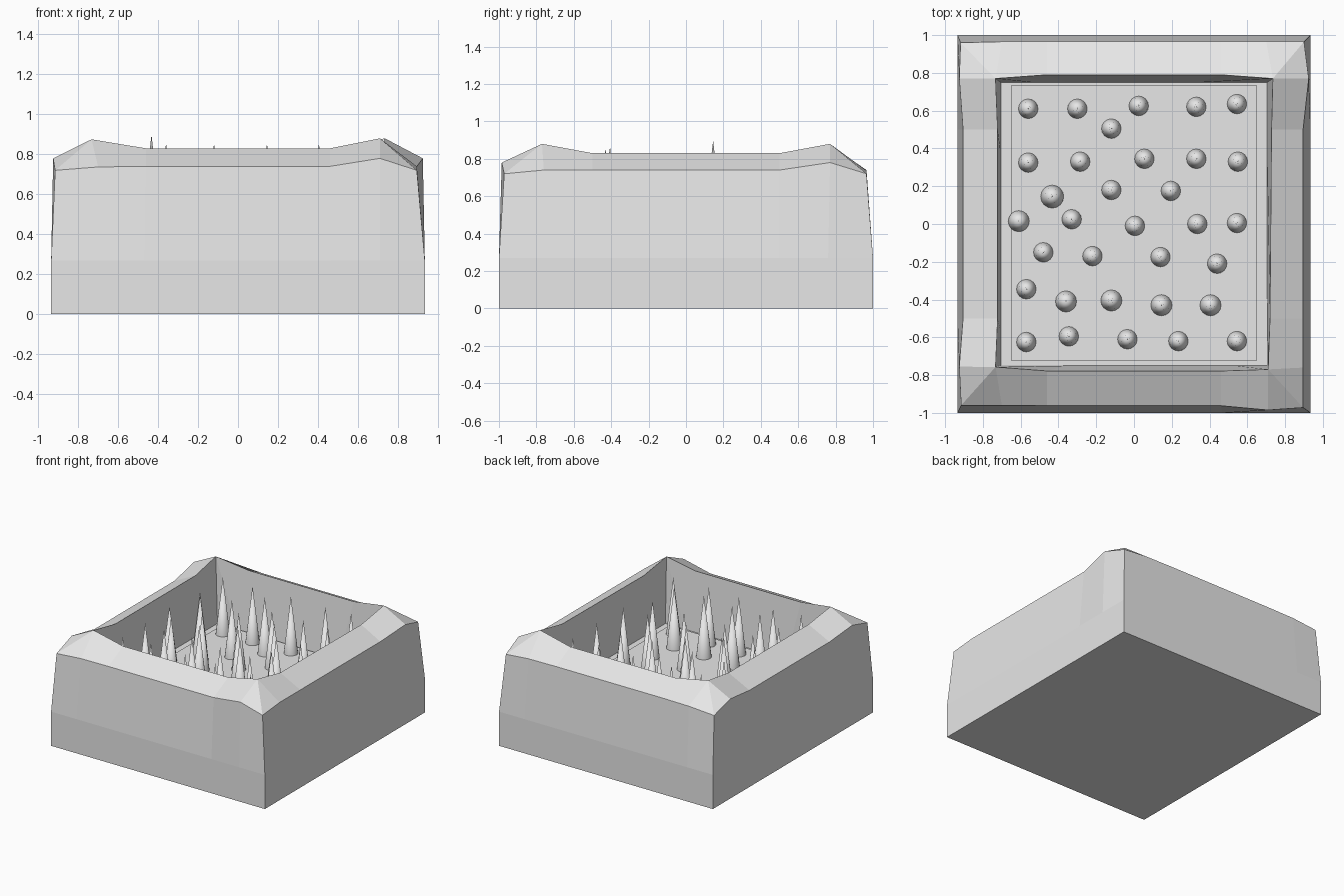
import bpy, bmesh, math
from mathutils import Vector

if "Cube" in bpy.data.objects:
    bpy.data.objects.remove(bpy.data.objects["Cube"])

stone = bpy.data.materials.new("pale grey stone")
stone.diffuse_color = (0.8, 0.8, 0.8, 1)
stone.use_nodes = True
stone.node_tree.nodes["Principled BSDF"].inputs["Base Color"].default_value = stone.diffuse_color


def make_object(name, bm):
    mesh = bpy.data.meshes.new(name)
    bmesh.ops.recalc_face_normals(bm, faces=bm.faces)
    bm.to_mesh(mesh)
    bm.free()
    mesh.materials.append(stone)
    ob = bpy.data.objects.new(name, mesh)
    bpy.context.collection.objects.link(ob)
    return ob


def box_loop(hx, hy, z):
    """Rectangle loop, counter-clockwise, five stations per side."""
    corners = [Vector((-hx, -hy, z)), Vector((hx, -hy, z)),
               Vector((hx, hy, z)), Vector((-hx, hy, z))]
    pts = []
    for i, a in enumerate(corners):
        b = corners[(i + 1) % 4]
        pts += [a.lerp(b, t) for t in (0, 0.12, 0.25, 0.75, 0.88)]
    return pts


# Outer rim edge: corner, shoulder, dip, dip, shoulder for front/right/back/left
rim_outer = [
    (-.915, -.96, .72), (-.70, -.96, .737), (-.46, -.962, .74), (.46, -.962, .74), (.71, -.985, .78),
    (.895, -.972, .72), (.895, -.76, .74), (.895, -.5, .74), (.895, .5, .74), (.925, .77, .78),
    (.90, .965, .72), (.70, .965, .737), (.46, .965, .74), (-.46, .965, .74), (-.70, .965, .737),
    (-.918, .96, .72), (-.925, .77, .78), (-.905, .5, .74), (-.905, -.5, .74), (-.925, -.755, .78),
]
# Inner rim edge: peaks at the corners, lower between
peaks = [(-.733, -.757, .875), (.71, -.77, .88), (.735, .77, .88), (-.733, .77, .875)]
dips = [((-.46, -.778, .83), (.46, -.778, .83)), ((.72, -.5, .83), (.728, .5, .83)),
        ((.46, .79, .83), (-.46, .79, .83)), ((-.722, .5, .83), (-.722, -.5, .83))]
rim_inner = []
for i in range(4):
    nxt = peaks[(i + 1) % 4]
    rim_inner += [peaks[i], peaks[i], dips[i][0], dips[i][1], nxt]

# Pit walls: base, straight plinth, tapering wall, sloped rim, inner wall, ledge
bm = bmesh.new()
loops = [box_loop(.935, 1, 0), box_loop(.935, 1, .27), rim_outer, rim_inner,
         box_loop(.705, .75, .36), box_loop(.65, .728, .36)]
rings = [[bm.verts.new(p) for p in lp] for lp in loops]
n = 20
for lo, hi in zip(rings, rings[1:]):
    for i in range(n):
        j = (i + 1) % n
        bm.faces.new((lo[i], lo[j], hi[j], hi[i]))
bm.faces.new(rings[0][::-1])
bm.faces.new(rings[-1])
bmesh.ops.remove_doubles(bm, verts=bm.verts, dist=0.0005)
make_object("pit_walls", bm)

# Floor plate inside the pit
bm = bmesh.new()
bmesh.ops.create_cube(bm, size=1)
bmesh.ops.scale(bm, vec=(1.30, 1.456, .01), verts=bm.verts)
bmesh.ops.translate(bm, vec=(0, .005, .365), verts=bm.verts)
make_object("pit_floor", bm)

# Spikes: x, y, scale group; height grows with radius
spots = {
    .052: [(-.56, .61), (-.30, .61), (.025, .625), (.33, .62), (.545, .635), (-.12, .505),
           (-.56, .325), (-.285, .33), (.055, .345), (.33, .345), (.55, .33),
           (-.12, .18), (.195, .175), (-.33, .025), (.005, -.01), (.335, 0), (.545, .005),
           (-.48, -.15), (-.22, -.17), (.14, -.175), (.44, -.21), (-.57, -.345),
           (-.57, -.625), (-.345, -.595), (-.035, -.61), (.235, -.62), (.545, -.62)],
    .056: [(-.61, .015), (-.12, -.405), (.145, -.43), (.405, -.43), (-.36, -.41)],
    .061: [(-.433, .145)],
}
bm = bmesh.new()
for r, places in spots.items():
    h = r * 8.65
    for x, y in places:
        tall = h if x > -.6 else h * .9
        new = bmesh.ops.create_cone(bm, cap_ends=False, segments=16,
                                    radius1=r, radius2=0.0, depth=tall)
        bmesh.ops.translate(bm, vec=(x, y, .37 + tall / 2), verts=new["verts"])
bmesh.ops.remove_doubles(bm, verts=bm.verts, dist=0.0001)
spikes = make_object("spikes", bm)
bpy.context.view_layer.objects.active = spikes
spikes.select_set(True)
bpy.ops.object.shade_smooth_by_angle(angle=math.radians(30))
